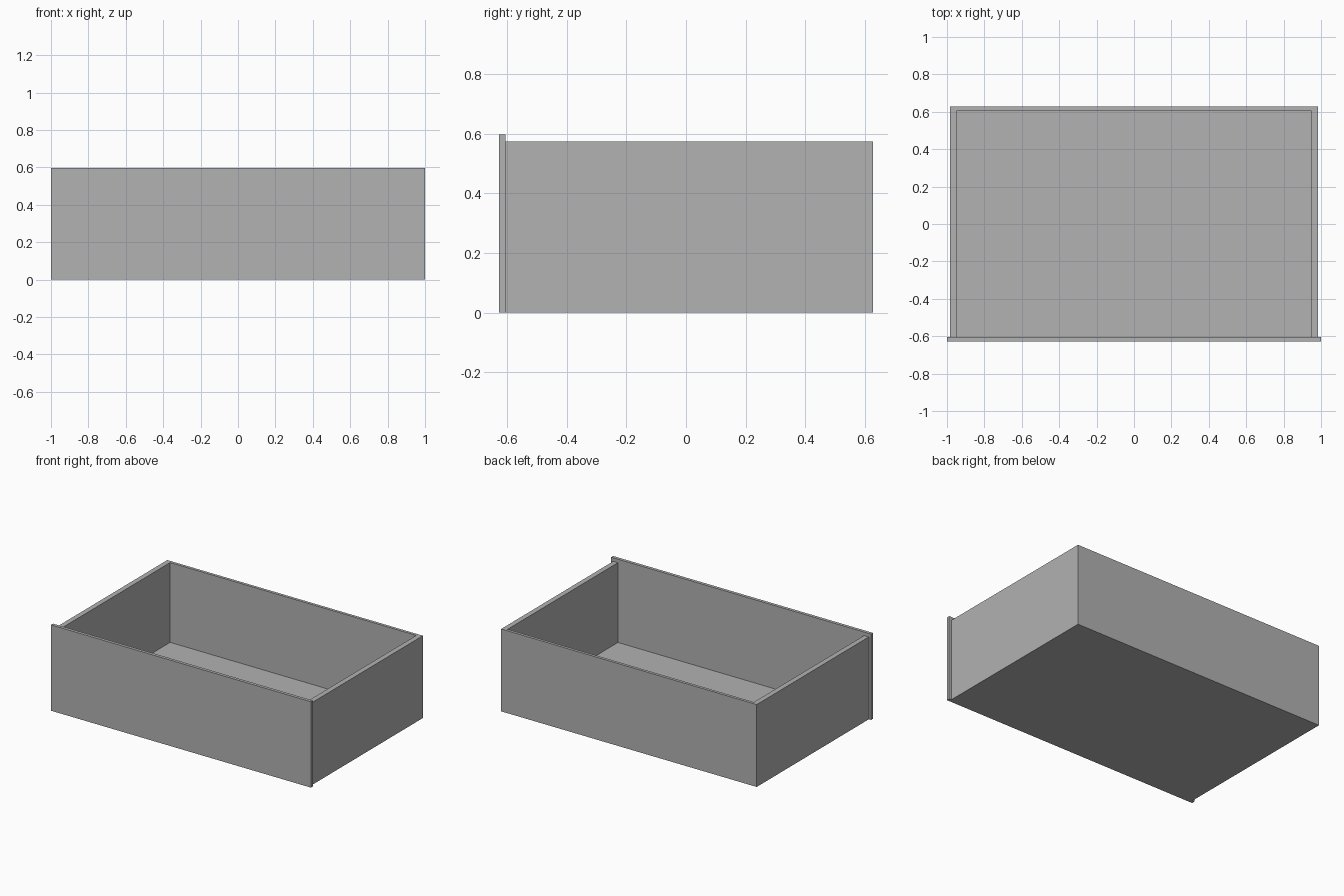
import bpy

# Remove the default cube
cube = bpy.data.objects.get("Cube")
if cube:
    bpy.data.objects.remove(cube, do_unlink=True)

# Single grey material
grey = bpy.data.materials.new("plain_grey")
grey.use_nodes = True
colour = (0.445, 0.445, 0.445, 1)
grey.diffuse_color = colour
grey.node_tree.nodes["Principled BSDF"].inputs["Base Color"].default_value = colour


def board(name, x, y, z):
    """Box spanning the given (low, high) range on each axis."""
    bpy.ops.mesh.primitive_cube_add(size=1)
    ob = bpy.context.object
    ob.name = name
    spans = (x, y, z)
    for v in ob.data.vertices:
        v.co = [low + (high - low) * (c + 0.5) for c, (low, high) in zip(v.co, spans)]
    ob.data.materials.append(grey)
    return ob


FRONT, BACK = -0.627, 0.627
PANEL_BACK, BACK_INNER = -0.605, 0.607
OUTER, INNER = 0.983, 0.947
HEIGHT, WALL_HEIGHT, FLOOR = 0.597, 0.573, 0.018

# Front panel, wider and taller than the box
board("front_panel", (-1, 1), (FRONT, PANEL_BACK), (0, HEIGHT))

# Side walls
for name, side in (("left_side", 1), ("right_side", -1)):
    board(name, sorted((side * INNER, side * OUTER)), (PANEL_BACK, BACK), (0, WALL_HEIGHT))

# Back wall and floor between the sides
board("back_wall", (-INNER, INNER), (BACK_INNER, BACK), (0, WALL_HEIGHT))
board("floor", (-INNER, INNER), (PANEL_BACK, BACK_INNER), (0, FLOOR))
